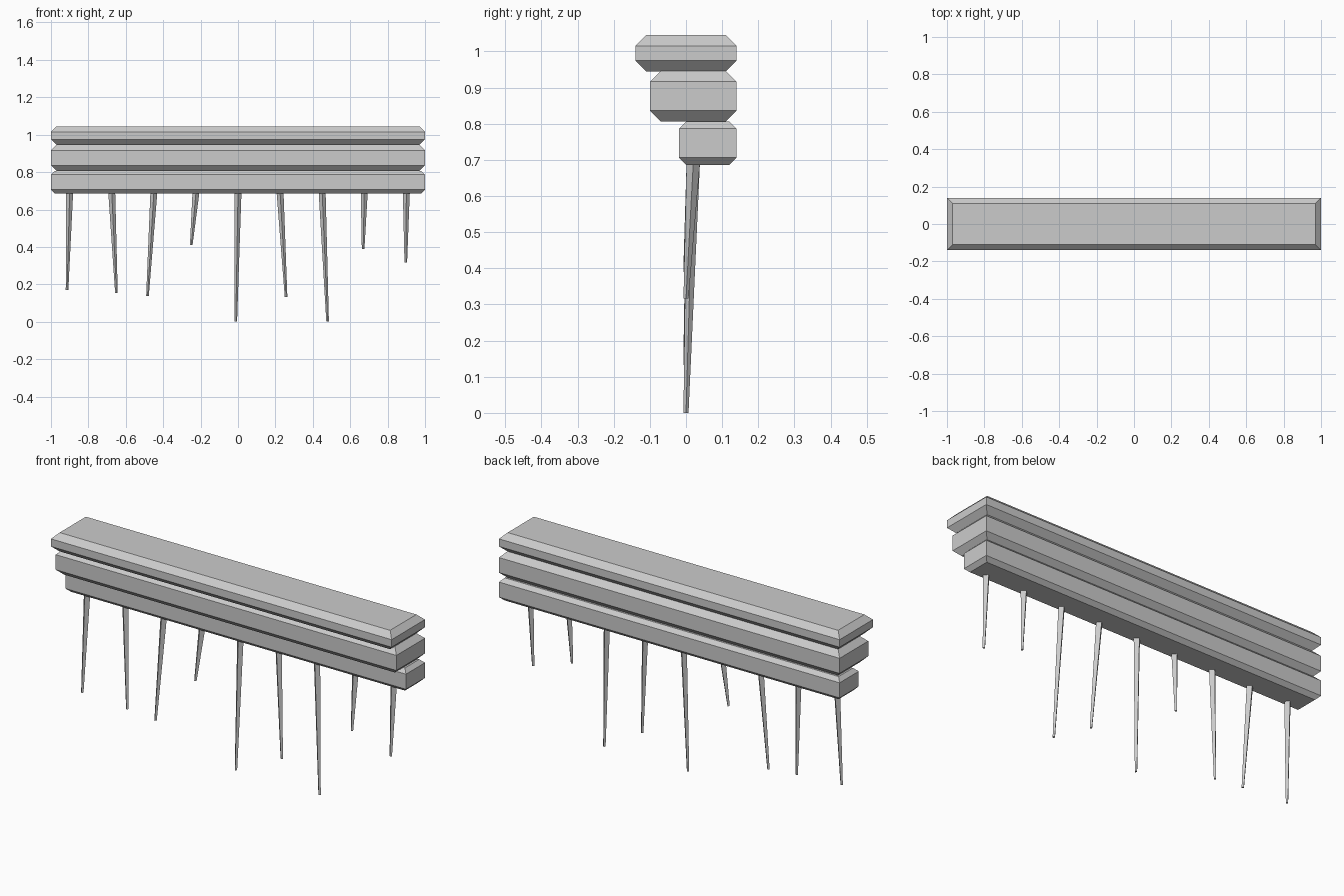
import bpy, bmesh
from math import cos, sin, pi

if "Cube" in bpy.data.objects:
    bpy.data.objects.remove(bpy.data.objects["Cube"])


def loft(name, rings):
    """Closed mesh through a stack of equal-sized rings, bottom to top."""
    bm = bmesh.new()
    loops = [[bm.verts.new(p) for p in ring] for ring in rings]
    n = len(loops[0])
    for a, b in zip(loops, loops[1:]):
        for i in range(n):
            j = (i + 1) % n
            bm.faces.new((a[i], a[j], b[j], b[i]))
    bm.faces.new(loops[0][::-1])
    bm.faces.new(loops[-1])
    bmesh.ops.recalc_face_normals(bm, faces=bm.faces)
    mesh = bpy.data.meshes.new(name)
    bm.to_mesh(mesh)
    bm.free()
    obj = bpy.data.objects.new(name, mesh)
    bpy.context.collection.objects.link(obj)
    return obj


def slab(name, y0, y1, z0, z1, c):
    """Long board with chamfered top and bottom rims."""
    def rect(z, i):
        return [(-1 + i, y0 + i, z), (1 - i, y0 + i, z),
                (1 - i, y1 - i, z), (-1 + i, y1 - i, z)]
    loft(name, [rect(z0, c), rect(z0 + c, 0), rect(z1 - c, 0), rect(z1, c)])


def icicle(name, top, tip):
    """Four-sided tapering spike with a small blunt tip."""
    def diamond(p, r):
        return [(p[0] + r * cos(k * pi / 2), p[1] + r * sin(k * pi / 2), p[2])
                for k in range(4)]
    loft(name, [diamond(tip, 0.007), diamond(top, 0.0185)])


# Stepped cornice boards
slab("top_board", -0.14, 0.14, 0.945, 1.045, 0.03)
slab("middle_board", -0.10, 0.14, 0.806, 0.946, 0.03)
slab("bottom_board", -0.02, 0.14, 0.686, 0.806, 0.02)

# Evenly spaced icicles: (sideways lean, tip height)
spikes = [(-0.014, 0.17), (0.025, 0.153), (-0.034, 0.137), (-0.025, 0.41),
          (-0.012, 0.0), (0.032, 0.132), (0.029, 0.0), (-0.006, 0.39),
          (-0.003, 0.316)]
for i, (lean, z) in enumerate(spikes):
    x = -0.9 + 0.225 * i
    icicle(f"icicle_{i + 1}", (x, 0.02, 0.69), (x + lean, 0.0, z))
